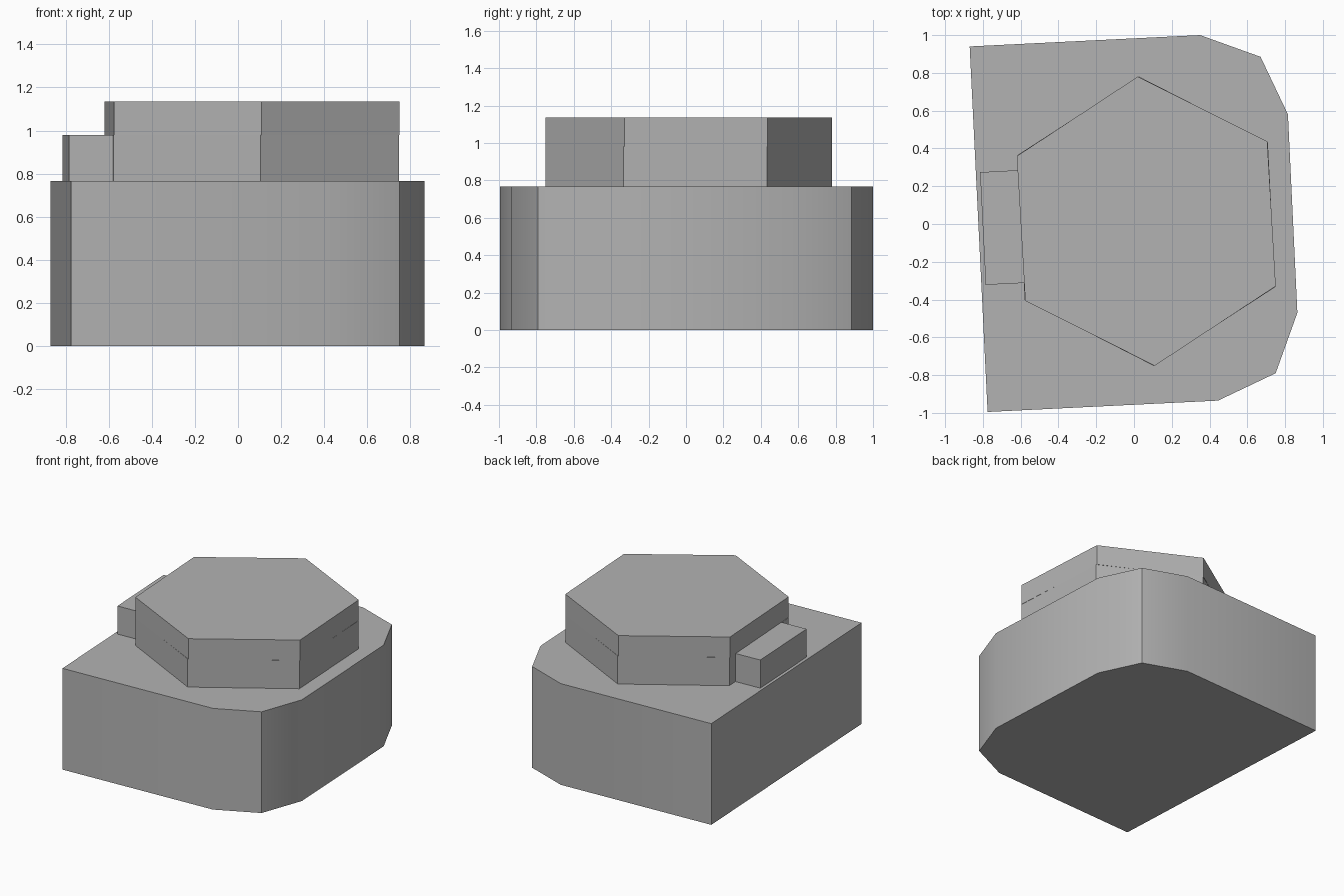
import bpy
import bmesh
from math import cos, sin, radians

cube = bpy.data.objects.get("Cube")
if cube:
    bpy.data.objects.remove(cube, do_unlink=True)

# One plain grey for the whole model
grey = bpy.data.materials.new("plain grey")
grey.use_nodes = True
grey.diffuse_color = (0.45, 0.45, 0.45, 1)
grey.node_tree.nodes["Principled BSDF"].inputs["Base Color"].default_value = (0.45, 0.45, 0.45, 1)


def prism(name, outline, bottom, top):
    """Extrude a counter-clockwise outline from bottom to top."""
    bm = bmesh.new()
    face = bm.faces.new([bm.verts.new((x, y, bottom)) for x, y in outline])
    cap = bmesh.ops.extrude_face_region(bm, geom=[face])["geom"]
    verts = [v for v in cap if isinstance(v, bmesh.types.BMVert)]
    bmesh.ops.translate(bm, verts=verts, vec=(0, 0, top - bottom))
    bmesh.ops.recalc_face_normals(bm, faces=bm.faces)
    mesh = bpy.data.meshes.new(name)
    bm.to_mesh(mesh)
    bm.free()
    mesh.materials.append(grey)
    obj = bpy.data.objects.new(name, mesh)
    bpy.context.collection.objects.link(obj)
    return obj


def hexagon(turn):
    angles = [radians(turn + 60 * i) for i in range(6)]
    return [(0.065 + 0.767 * cos(a), 0.015 + 0.767 * sin(a)) for a in angles]


# Body: square back corners on one side, rounded corners on the other
body = prism("body", [(-0.775, -0.995), (0.445, -0.935), (0.75, -0.79), (0.865, -0.47),
                      (0.815, 0.58), (0.67, 0.885), (0.35, 1.0), (-0.87, 0.94)], 0, 0.767)

# Hexagonal head in two tiers, the lower one turned a hair
prism("lower_head", hexagon(32.95), 0.767, 0.98)
prism("upper_head", hexagon(33.35), 0.98, 1.135)

# Small block against the flat side of the head
prism("side_block", [(-0.785, -0.322), (-0.58, -0.312), (-0.614, 0.285), (-0.815, 0.274)], 0.767, 0.98)

# Soften the rounded corners of the body only
bpy.ops.object.select_all(action="DESELECT")
body.select_set(True)
bpy.context.view_layer.objects.active = body
bpy.ops.object.shade_smooth_by_angle(angle=radians(30))
